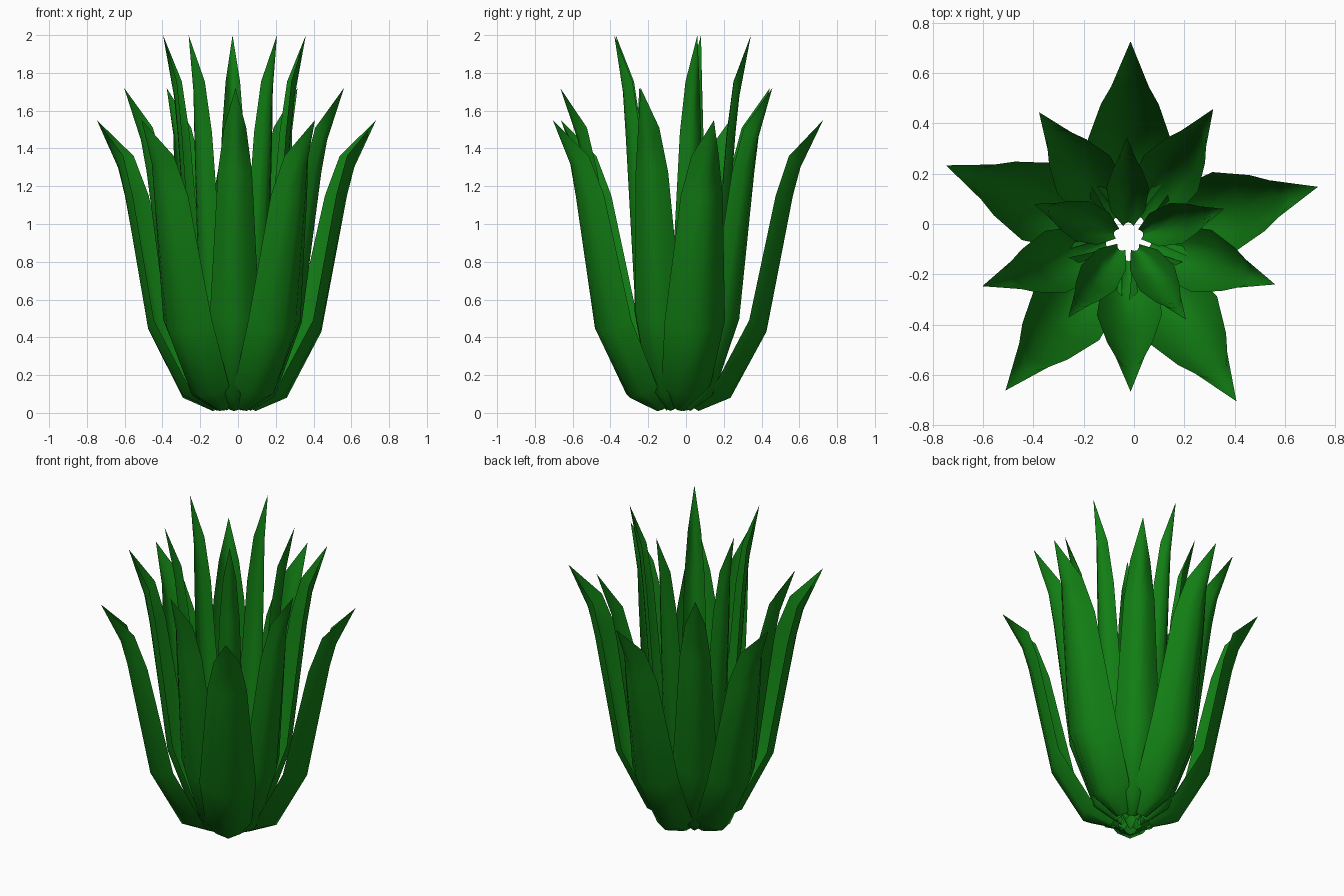
import bpy
import bmesh
from math import radians, cos, sin
from mathutils import Vector

cube = bpy.data.objects.get("Cube")
if cube:
    bpy.data.objects.remove(cube, do_unlink=True)

# Leaf colour
green = bpy.data.materials.new("leaf_green")
green.use_nodes = True
colour = (0.006, 0.21, 0.007, 1)
green.diffuse_color = colour
green.node_tree.nodes["Principled BSDF"].inputs["Base Color"].default_value = colour

# Leaf stations: keel radius, keel height, edge radius, edge height, half width
STATIONS = [
    (0.12, 0.01, 0.09, 0.03, 0.04),
    (0.29, 0.08, 0.21, 0.15, 0.135),
    (0.48, 0.43, 0.39, 0.49, 0.165),
    (0.62, 1.15, 0.53, 1.15, 0.115),
    (0.66, 1.30, 0.60, 1.36, 0.075),
]
TIP = (0.78, 1.55)
ACROSS = (-1, -0.55, 0, 0.55, 1)


def make_leaf(name, angle, spread, height):
    """One cupped, pointed leaf growing outward at the given angle."""
    a = radians(angle)
    out, side = Vector((cos(a), sin(a), 0)), Vector((-sin(a), cos(a), 0))
    bm = bmesh.new()

    def point(r, s, z):
        return bm.verts.new((out * r + side * s) * spread + Vector((0, 0, z * height)))

    rows = []
    for kr, kz, er, ez, half in STATIONS:
        rows.append([point(kr + (er - kr) * u * u, u * half, kz + (ez - kz) * u * u)
                     for u in ACROSS])
    for low, high in zip(rows, rows[1:]):
        for i in range(len(ACROSS) - 1):
            bm.faces.new((low[i], low[i + 1], high[i + 1], high[i]))
    tip = point(TIP[0], 0, TIP[1])
    for i in range(len(ACROSS) - 1):
        bm.faces.new((rows[-1][i], rows[-1][i + 1], tip))
    for face in bm.faces:
        face.smooth = True
    mesh = bpy.data.meshes.new(name)
    bm.to_mesh(mesh)
    bm.free()
    mesh.materials.append(green)
    leaf = bpy.data.objects.new(name, mesh)
    leaf.location = (-0.022, -0.054, 0)
    bpy.context.collection.objects.link(leaf)


# Three rings of five leaves, steeper and taller towards the middle
RINGS = [
    ("outer_leaf", 1.0, 1.0, (89.4, 15, -56.6, -128.8, 158.4)),
    ("middle_leaf", 0.785, 1.11, (56.6, -17.7, -89.2, -161.6, 125.5)),
    ("inner_leaf", 0.51, 1.29, (91, 16.7, -55, -127, 160.4)),
]
for name, spread, height, angles in RINGS:
    for n, angle in enumerate(angles, 1):
        make_leaf(f"{name}_{n}", angle, spread, height)
